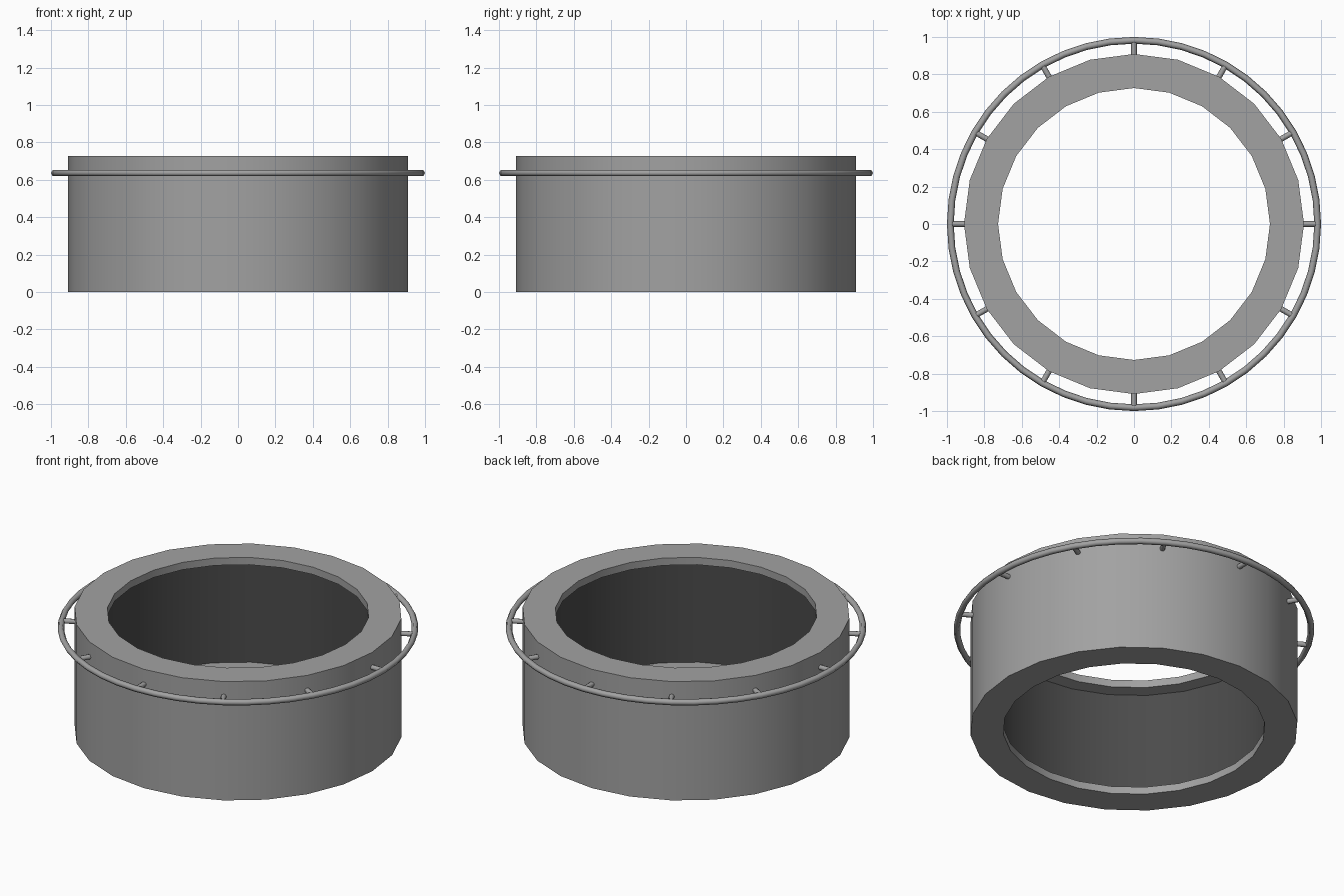
import bpy, bmesh, math
from mathutils import Matrix, Vector

if "Cube" in bpy.data.objects:
    bpy.data.objects.remove(bpy.data.objects["Cube"])


def material(name, v):
    m = bpy.data.materials.new(name)
    m.diffuse_color = (v, v, v, 1)
    m.use_nodes = True
    m.node_tree.nodes["Principled BSDF"].inputs["Base Color"].default_value = m.diffuse_color
    return m


grey = material("mid grey", 0.36)
dark = material("dark grey", 0.07)


def finish(bm, name, mats, angle=35):
    bmesh.ops.recalc_face_normals(bm, faces=bm.faces)
    me = bpy.data.meshes.new(name)
    bm.to_mesh(me)
    bm.free()
    for m in mats:
        me.materials.append(m)
    ob = bpy.data.objects.new(name, me)
    bpy.context.collection.objects.link(ob)
    bpy.ops.object.select_all(action='DESELECT')
    ob.select_set(True)
    bpy.context.view_layer.objects.active = ob
    bpy.ops.object.shade_smooth_by_angle(angle=math.radians(angle))
    return ob


def lathe(name, profile, sides, mats, dark_edge=None, angle=35):
    """Revolve a closed (radius, z) profile around z."""
    bm = bmesh.new()
    rings = []
    for i in range(sides):
        a = 2 * math.pi * i / sides
        rings.append([bm.verts.new((r * math.cos(a), r * math.sin(a), z)) for r, z in profile])
    n = len(profile)
    for i in range(sides):
        p, q = rings[i], rings[(i + 1) % sides]
        for j in range(n):
            k = (j + 1) % n
            f = bm.faces.new((p[j], q[j], q[k], p[k]))
            if j == dark_edge:
                f.material_index = 1
    return finish(bm, name, mats, angle)


# hollow drum with inward lips at top and bottom, dark recessed inner wall
R, LIP, WALL, H, T = 0.909, 0.727, 0.815, 0.727, 0.045
lathe("drum_wall",
      [(LIP, 0), (R, 0), (R, H), (LIP, H), (LIP, H - T), (WALL, H - T), (WALL, T), (LIP, T)],
      24, [grey, dark], dark_edge=5)

# thin hoop rail around the drum
RAIL_R, TUBE, RAIL_Z = 0.982, 0.018, 0.636
tube = [(RAIL_R + TUBE * math.cos(k * math.pi / 3), RAIL_Z + TUBE * math.sin(k * math.pi / 3))
        for k in range(6)]
lathe("hoop_rail", tube, 48, [grey], angle=65)

# twelve radial pegs holding the rail
bm = bmesh.new()
inner, outer = 0.89, RAIL_R
for i in range(12):
    mat = (Matrix.Rotation(i * math.pi / 6, 4, 'Z')
           @ Matrix.Translation(Vector(((inner + outer) / 2, 0, RAIL_Z)))
           @ Matrix.Rotation(math.pi / 2, 4, 'Y'))
    bmesh.ops.create_cone(bm, cap_ends=True, segments=8, radius1=0.015, radius2=0.015,
                          depth=outer - inner, matrix=mat)
finish(bm, "rail_pegs", [grey], angle=50)
